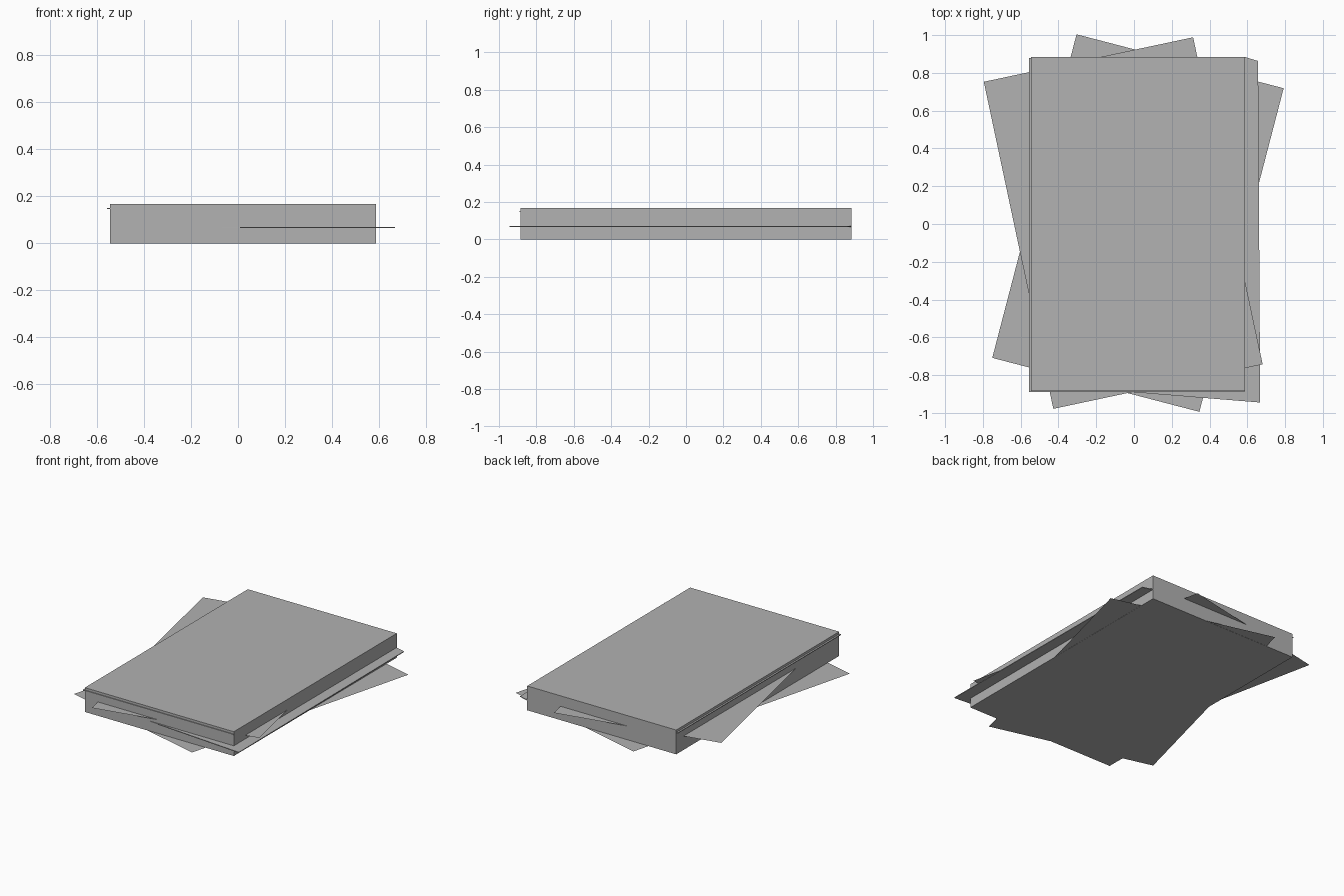
import bpy
import bmesh
from math import radians
from mathutils import Matrix

old = bpy.data.objects.get("Cube")
if old:
    bpy.data.objects.remove(old, do_unlink=True)

# One paper grey for everything
GREY = (0.445, 0.445, 0.445, 1.0)
paper = bpy.data.materials.new("paper_grey")
paper.use_nodes = True
paper.diffuse_color = GREY
paper.node_tree.nodes["Principled BSDF"].inputs["Base Color"].default_value = GREY

WIDTH, LENGTH, HEIGHT = 1.133, 1.77, 0.167


def finish(name, bm):
    bmesh.ops.recalc_face_normals(bm, faces=bm.faces)
    mesh = bpy.data.meshes.new(name)
    bm.to_mesh(mesh)
    bm.free()
    mesh.materials.append(paper)
    obj = bpy.data.objects.new(name, mesh)
    bpy.context.collection.objects.link(obj)
    return obj


def slab(name, centre, size):
    bm = bmesh.new()
    bmesh.ops.create_cube(bm, size=1, matrix=Matrix.Translation(centre) @ Matrix.Diagonal((*size, 1)))
    return finish(name, bm)


def turned_sheet(name, centre, degrees):
    """A single flat leaf turned about the vertical axis."""
    bm = bmesh.new()
    place = Matrix.Translation(centre) @ Matrix.Rotation(radians(degrees), 4, "Z")
    bmesh.ops.create_grid(bm, x_segments=1, y_segments=1, size=0.5,
                          matrix=place @ Matrix.Diagonal((WIDTH, LENGTH, 1, 1)))
    return finish(name, bm)


def outline_sheet(name, outline, z, thickness):
    """A thin sheet extruded from its outline."""
    bm = bmesh.new()
    face = bm.faces.new([bm.verts.new((x, y, z)) for x, y in outline])
    top = bmesh.ops.extrude_face_region(bm, geom=[face])["geom"]
    verts = [v for v in top if isinstance(v, bmesh.types.BMVert)]
    bmesh.ops.translate(bm, verts=verts, vec=(0, 0, thickness))
    return finish(name, bm)


# Main block of paper
slab("paper_stack", (0.0215, 0, HEIGHT / 2), (WIDTH, LENGTH, HEIGHT))

# Loose leaves fanned out of the block
turned_sheet("bottom_loose_sheet", (0.021, 0.005, 0.001), -14.6)
turned_sheet("middle_loose_sheet", (-0.057, 0.005, 0.095), 12)

# Slightly shifted sheet near the top
slab("upper_shifted_sheet", (0.014, -0.005, 0.148), (1.142, LENGTH, 0.005))

# Skewed sheet sticking out at the left side
outline_sheet("lower_skewed_sheet",
              [(-0.5, -0.85), (0.668, -0.945), (0.657, 0.863), (0.588, 0.884), (-0.5, 0.87)],
              0.065, 0.005)
